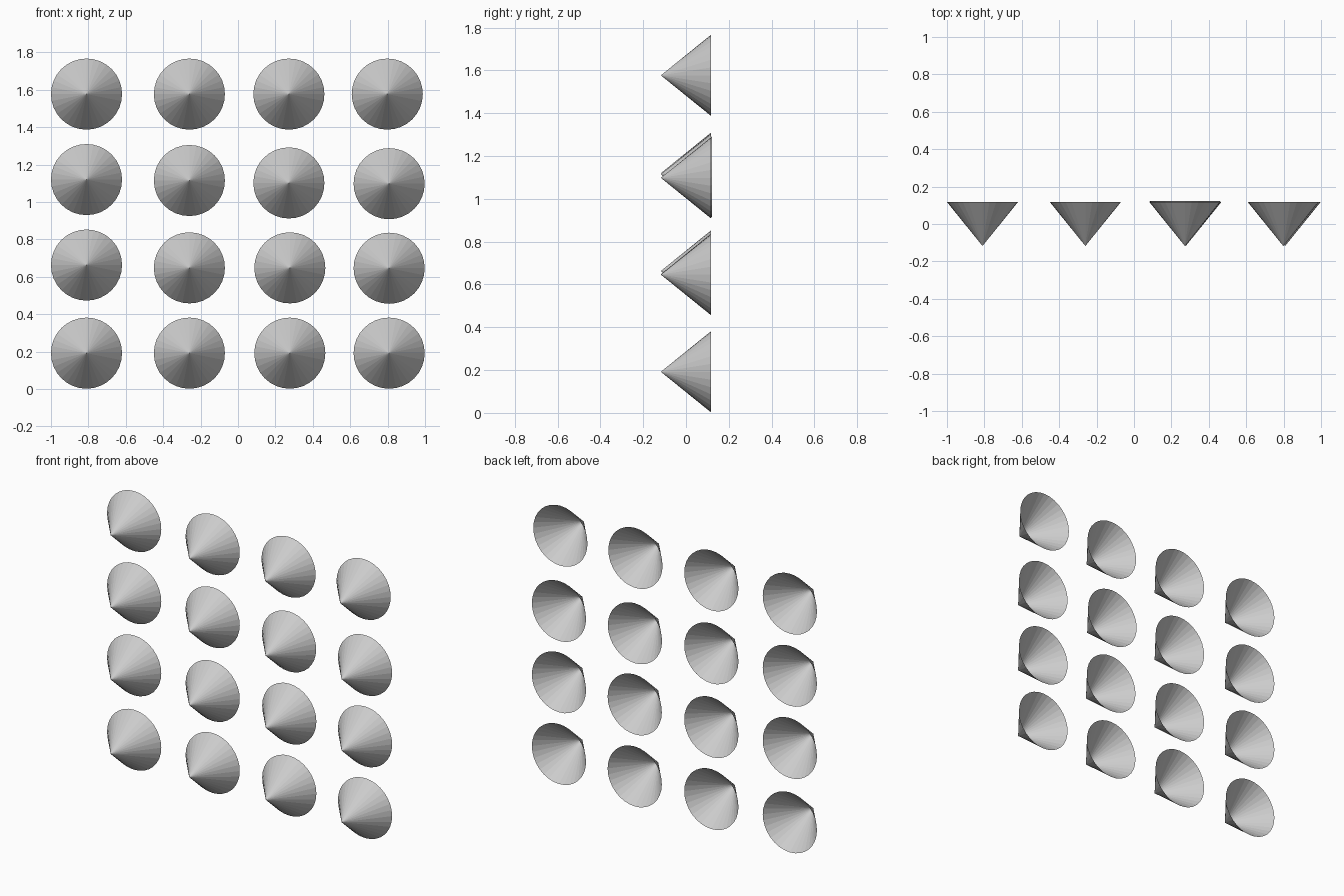
import bpy, bmesh
from math import radians
from mathutils import Matrix, Vector

cube = bpy.data.objects.get("Cube")
if cube:
    bpy.data.objects.remove(cube, do_unlink=True)

RADIUS, DEPTH, SIDES = 0.19, 0.235, 32

grey = bpy.data.materials.new("light grey")
grey.use_nodes = True
colour = (0.6, 0.6, 0.6, 1)
grey.diffuse_color = colour
grey.node_tree.nodes["Principled BSDF"].inputs["Base Color"].default_value = colour

# One open cone shell, pointing forward, shared by every object
bm = bmesh.new()
bmesh.ops.create_cone(bm, cap_ends=False, segments=SIDES, radius1=RADIUS,
                      radius2=0, depth=DEPTH,
                      matrix=Matrix.Rotation(radians(90), 4, 'X'))
bmesh.ops.remove_doubles(bm, verts=bm.verts, dist=0.0001)
bmesh.ops.recalc_face_normals(bm, faces=bm.faces)
mesh = bpy.data.meshes.new("open_cone")
bm.to_mesh(mesh)
bm.free()
mesh.materials.append(grey)

# Grid of cones: column positions and slightly uneven row heights
columns = (-0.81, -0.26, 0.277, 0.808)
rows = {
    "bottom": (0.192, 0.192, 0.192, 0.192),
    "lower": (0.663, 0.648, 0.648, 0.646),
    "upper": (1.12, 1.115, 1.102, 1.098),
    "top": (1.577, 1.577, 1.577, 1.577),
}
nudges = {("top", 3): Vector((-0.01, 0, 0)),
          ("top", 2): Vector((-0.005, 0, 0)),
          ("upper", 2): Vector((-0.005, 0.005, 0))}

for row, heights in rows.items():
    for i, (x, z) in enumerate(zip(columns, heights)):
        cone = bpy.data.objects.new(f"{row}_cone_{i + 1}", mesh)
        cone.location = Vector((x, 0, z)) + nudges.get((row, i), Vector())
        bpy.context.collection.objects.link(cone)
